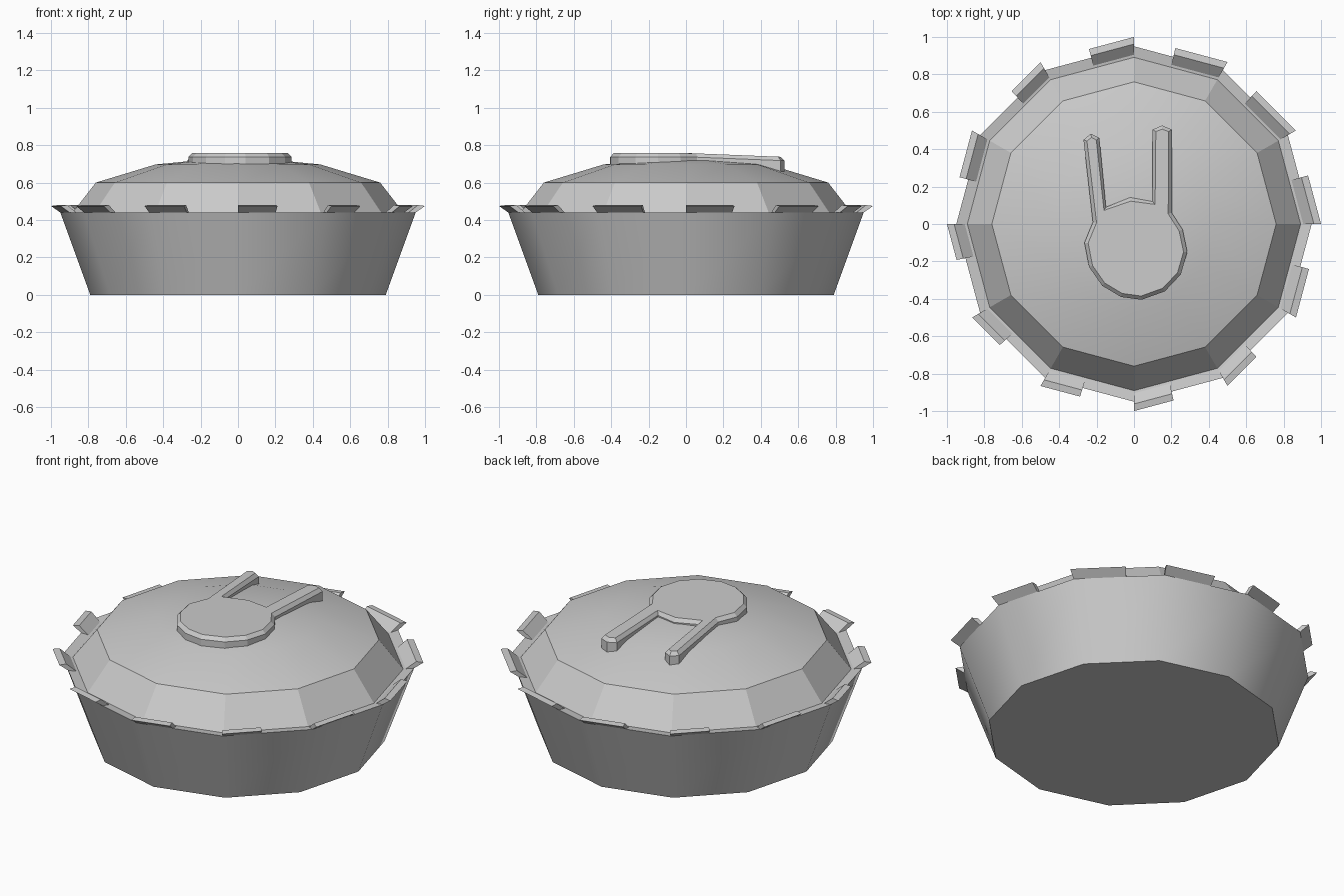
import bpy, bmesh, math
from mathutils import Vector

if "Cube" in bpy.data.objects:
    bpy.data.objects.remove(bpy.data.objects["Cube"])

SIDES = 12


def finish(name, bm, smooth=lambda f: False):
    bmesh.ops.remove_doubles(bm, verts=bm.verts, dist=1e-5)
    bmesh.ops.recalc_face_normals(bm, faces=bm.faces)
    for f in bm.faces:
        f.smooth = smooth(f)
    me = bpy.data.meshes.new(name)
    bm.to_mesh(me)
    bm.free()
    ob = bpy.data.objects.new(name, me)
    bpy.context.collection.objects.link(ob)
    return ob


def corner(k, r, z):
    a = math.tau * k / SIDES
    return Vector((r * math.cos(a), r * math.sin(a), z))


def lathe(name, profile, smooth):
    bm = bmesh.new()
    rings = []
    for r, z in profile:
        if r == 0:
            rings.append([bm.verts.new((0, 0, z))] * SIDES)
        else:
            rings.append([bm.verts.new(corner(k, r, z)) for k in range(SIDES)])
    for a, b in zip(rings, rings[1:]):
        for k in range(SIDES):
            j = (k + 1) % SIDES
            bm.faces.new(dict.fromkeys((a[k], a[j], b[j], b[k])))
    return finish(name, bm, smooth)


def dome_z(r):
    prof = [(0, .74), (.44, .697), (.76, .6)]
    for (r0, z0), (r1, z1) in zip(prof, prof[1:]):
        if r <= r1:
            return z0 + (z1 - z0) * (r - r0) / (r1 - r0)
    return .6


# Flared dish with an inward sloping lip
lathe("dish", [(0, 0), (.79, 0), (.95, .44), (.88, .43)],
      lambda f: .1 < f.calc_center_median().z < .4)

# Crust: faceted skirt, smooth dome
lathe("crust", [(.9, .42), (.76, .6), (.44, .697), (0, .74)],
      lambda f: f.calc_center_median().z > .58)

# Uneven crimped tabs along the rim, one per side
lengths = [.27, .30, .29, .25, .22, .26, .20, .21, .22, .22, .22, .27]
section = [(.95, .44), (1.0, .475), (.962, .48), (.905, .434)]
bm = bmesh.new()
for k, length in enumerate(lengths):
    ends = [[bm.verts.new(corner(k, r, z).lerp(corner(k + 1, r, z), s))
             for r, z in section] for s in (0, length / .52)]
    bm.faces.new(ends[0])
    bm.faces.new(ends[1])
    for i in range(4):
        j = (i + 1) % 4
        bm.faces.new((ends[0][i], ends[0][j], ends[1][j], ends[1][i]))
finish("rim_tabs", bm)

# Raised pastry decoration: round head with two long ears, bevelled top
outline = [(-.27, .45), (-.23, .483), (-.185, .46), (-.15, .09), (-.02, .142),
           (.10, .12), (.10, .505), (.15, .527), (.202, .505), (.202, .06),
           (.26, -.03), (.285, -.15), (.25, -.27), (.165, -.36), (.04, -.405),
           (-.07, -.39), (-.17, -.33), (-.24, -.23), (-.265, -.10), (-.22, .01)]
bm = bmesh.new()
base = [bm.verts.new((x, y, 0)) for x, y in reversed(outline)]
face = bm.faces.new(base)
top = bmesh.ops.extrude_face_region(bm, geom=[face], use_keep_orig=True)["geom"]
edge_verts = [v for v in top if isinstance(v, bmesh.types.BMVert)]
top_face = [f for f in top if isinstance(f, bmesh.types.BMFace)][0]
top_face.normal_update()
bmesh.ops.inset_individual(bm, faces=[top_face], thickness=.02)
base, edge_verts = set(base), set(edge_verts)
for v in bm.verts:
    z_top = .758 - .04 * max(v.co.y, 0)
    if v in base:
        v.co.z = dome_z(v.co.xy.length) - .012
    elif v in edge_verts:
        v.co.z = z_top - .02
    else:
        v.co.z = z_top
finish("pastry_decoration", bm)
